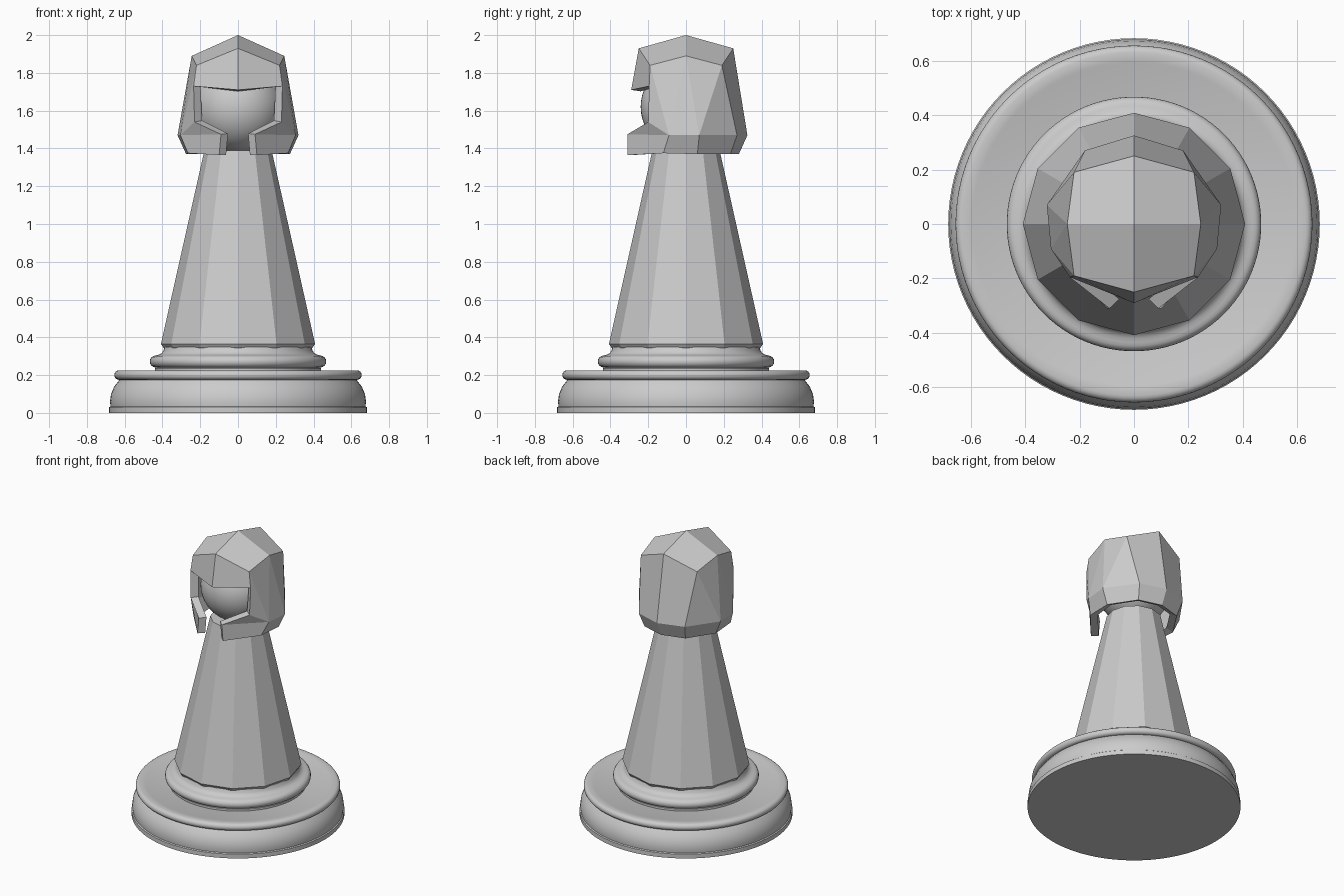
import bpy, bmesh, math

cube = bpy.data.objects.get("Cube")
if cube:
    bpy.data.objects.remove(cube, do_unlink=True)

stone = bpy.data.materials.new("light grey")
stone.use_nodes = True
GREY = (0.6, 0.6, 0.6, 1)
stone.diffuse_color = GREY
stone.node_tree.nodes["Principled BSDF"].inputs["Base Color"].default_value = GREY


def add_object(name, bm, smooth_angle=None):
    """Turn a bmesh into a named, coloured object."""
    bmesh.ops.recalc_face_normals(bm, faces=bm.faces)
    mesh = bpy.data.meshes.new(name)
    bm.to_mesh(mesh)
    bm.free()
    mesh.materials.append(stone)
    obj = bpy.data.objects.new(name, mesh)
    bpy.context.collection.objects.link(obj)
    if smooth_angle:
        bpy.ops.object.select_all(action="DESELECT")
        obj.select_set(True)
        bpy.context.view_layer.objects.active = obj
        bpy.ops.object.shade_smooth_by_angle(angle=math.radians(smooth_angle))
    return obj


def turned(name, profile, sides, smooth_angle=None):
    """Revolve (radius, z) points around the z axis and cap both ends."""
    bm = bmesh.new()
    rings = []
    for r, z in profile:
        angles = [math.tau * i / sides for i in range(sides)]
        rings.append([bm.verts.new((r * math.cos(a), r * math.sin(a), z)) for a in angles])
    for low, high in zip(rings, rings[1:]):
        for i in range(sides):
            j = (i + 1) % sides
            bm.faces.new((low[i], low[j], high[j], high[i]))
    bm.faces.new(rings[0])
    bm.faces.new(rings[-1])
    return add_object(name, bm, smooth_angle)


def bead(r, z, size, steps=8):
    """Half-round moulding bulging outwards from radius r."""
    angles = [math.pi * (i / steps - 0.5) for i in range(steps + 1)]
    return [(r + size * math.cos(a), z + size * math.sin(a)) for a in angles]


# Round foot with a lip, a swelling side and a rolled upper rim
turned("base", [(0.682, 0), (0.682, 0.03), (0.675, 0.035), (0.678, 0.06), (0.672, 0.1),
                (0.655, 0.14), (0.635, 0.165), (0.628, 0.175)]
       + bead(0.63, 0.2, 0.025) + [(0.595, 0.225), (0.585, 0.221)], 96, 35)

# Stepped collar between foot and body
turned("collar", [(0.44, 0.21), (0.44, 0.235)] + bead(0.435, 0.272, 0.032)
       + [(0.42, 0.308), (0.405, 0.315), (0.395, 0.33), (0.388, 0.35)], 96, 35)

# Twelve-sided tapering body
turned("body", [(0.38, 0.335), (0.395, 0.345), (0.408, 0.365), (0.178, 1.39)], 12)

# Round head inside the helmet
bm = bmesh.new()
bmesh.ops.create_uvsphere(bm, u_segments=48, v_segments=24, radius=0.24)
bmesh.ops.translate(bm, verts=bm.verts, vec=(0, 0, 1.62))
add_object("head", bm, 40)

# Faceted open-faced helmet: left half, mirrored and thickened
points = {
    "apex": (0, 0, 2),
    "crown_back": (0, 0.25, 1.93), "crown_back_corner": (0.22, 0.19, 1.84),
    "crown_side": (0.245, 0, 1.89),
    "crown_front_corner": (0.22, -0.19, 1.84), "crown_front": (0, -0.25, 1.93),
    "wide_back": (0, 0.325, 1.47), "wide_back_corner": (0.18, 0.27, 1.47),
    "wide_side": (0.32, 0.07, 1.47), "wide_front": (0.305, -0.09, 1.47),
    "rim_back": (0, 0.28, 1.37), "rim_back_corner": (0.16, 0.235, 1.37),
    "rim_side": (0.275, 0.06, 1.37), "rim_front": (0.265, -0.12, 1.375),
    "brow": (0, -0.29, 1.71), "brow_corner": (0.235, -0.195, 1.73),
    "cheek": (0.23, -0.2, 1.54),
    "jaw_top": (0.09, -0.31, 1.475), "jaw_bottom": (0.1, -0.31, 1.365),
}
panels = [
    "apex crown_back crown_back_corner crown_side",
    "apex crown_side crown_front_corner crown_front",
    "crown_back wide_back wide_back_corner crown_back_corner",
    "crown_back_corner wide_back_corner wide_side",
    "crown_back_corner wide_side crown_side",
    "crown_side wide_side wide_front",
    "crown_side wide_front crown_front_corner",
    "crown_front_corner wide_front cheek brow_corner",
    "crown_front_corner brow_corner brow crown_front",
    "wide_back rim_back rim_back_corner wide_back_corner",
    "wide_back_corner rim_back_corner rim_side wide_side",
    "wide_side rim_side rim_front wide_front",
    "wide_front jaw_top cheek",
    "wide_front rim_front jaw_bottom jaw_top",
]
bm = bmesh.new()
verts = {name: bm.verts.new(co) for name, co in points.items()}
for panel in panels:
    bm.faces.new([verts[name] for name in panel.split()])
helmet = add_object("helmet", bm)
mirror = helmet.modifiers.new("mirror", "MIRROR")
mirror.use_axis[0] = True
shell = helmet.modifiers.new("thickness", "SOLIDIFY")
shell.thickness = 0.05
shell.offset = -1
